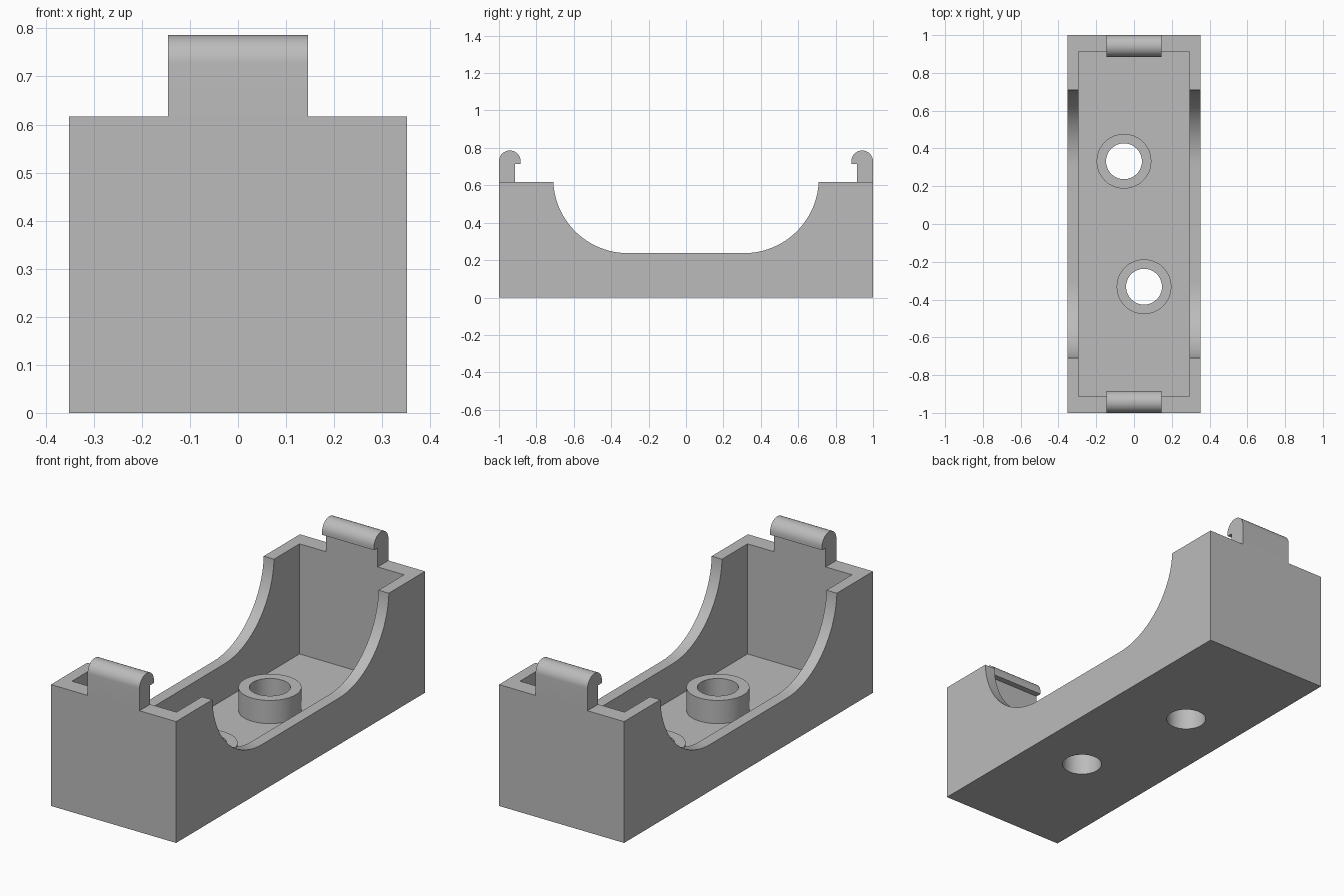
import bpy, math
from mathutils import Matrix, Vector

cube = bpy.data.objects.get("Cube")
if cube:
    bpy.data.objects.remove(cube, do_unlink=True)

# Main dimensions
HALF_W, HALF_L, HEIGHT = 0.352, 1.0, 0.617
INNER_W, INNER_L, FLOOR = 0.294, 0.914, 0.057
BOSS_TOP, BOSS_R, HOLE_R = 0.175, 0.145, 0.095
BOSS_X, BOSS_Y = 0.053, 0.332

grey = bpy.data.materials.new("plain grey")
grey.use_nodes = True
colour = (0.5, 0.5, 0.5, 1)
grey.diffuse_color = colour
grey.node_tree.nodes["Principled BSDF"].inputs["Base Color"].default_value = colour


def add_mesh(name, verts, faces):
    mesh = bpy.data.meshes.new(name)
    mesh.from_pydata(verts, [], faces)
    mesh.materials.append(grey)
    obj = bpy.data.objects.new(name, mesh)
    bpy.context.collection.objects.link(obj)
    return obj


def prism(name, outline, half, axis="x"):
    """Extrude a counter-clockwise outline symmetrically along x, or from half[0] to half[1] along z."""
    n = len(outline)
    if axis == "x":
        verts = [(s * half, a, b) for s in (-1, 1) for a, b in outline]
    else:
        verts = [(a, b, z) for z in half for a, b in outline]
    faces = [tuple(reversed(range(n))), tuple(range(n, 2 * n))]
    faces += [(i, (i + 1) % n, n + (i + 1) % n, n + i) for i in range(n)]
    return add_mesh(name, verts, faces)


def arc(cx, cy, r, start, end, steps):
    angles = [math.radians(start + (end - start) * i / steps) for i in range(steps + 1)]
    return [(cx + r * math.cos(a), cy + r * math.sin(a)) for a in angles]


def rect(hx, hy):
    return [(-hx, -hy), (hx, -hy), (hx, hy), (-hx, hy)]


def combine(target, tool, operation):
    mod = target.modifiers.new(operation.lower(), "BOOLEAN")
    mod.operation, mod.solver, mod.object = operation, "EXACT", tool
    bpy.context.view_layer.objects.active = target
    bpy.ops.object.modifier_apply(modifier=mod.name)
    bpy.data.objects.remove(tool, do_unlink=True)


def smooth(obj):
    bpy.ops.object.select_all(action="DESELECT")
    obj.select_set(True)
    bpy.context.view_layer.objects.active = obj
    bpy.ops.object.shade_smooth_by_angle(angle=math.radians(30))


# Open tray
tray = prism("tray", rect(HALF_W, HALF_L), (0, HEIGHT), "z")
combine(tray, prism("cavity_cutter", rect(INNER_W, INNER_L), (FLOOR, 1), "z"), "DIFFERENCE")

# Curved dip through both side walls
dip = arc(-0.31, 0.637, 0.4, 180, 270, 24) + arc(0.31, 0.637, 0.4, 270, 360, 24)
dip += [(0.71, 0.8), (-0.71, 0.8)]
combine(tray, prism("dip_cutter", dip, 0.5), "DIFFERENCE")

# Two screw bosses with through holes
for side in (-1, 1):
    x, y = side * -BOSS_X, side * BOSS_Y
    boss = arc(x, y, BOSS_R, 0, 360, 48)[:-1]
    combine(tray, prism("boss", boss, (FLOOR - 0.02, BOSS_TOP), "z"), "UNION")
    hole = arc(x, y, HOLE_R, 0, 360, 48)[:-1]
    combine(tray, prism("hole_cutter", hole, (-0.1, 0.4), "z"), "DIFFERENCE")
smooth(tray)

# Snap hooks on the end walls, rounded at the top and overhanging inward
hook = [(INNER_L, HEIGHT), (HALF_L, HEIGHT)]
hook += arc(0.942, 0.728, 0.058, 0, 180, 24) + [(0.884, 0.714), (INNER_L, 0.714)]
for name, turn in (("back_hook", 0), ("front_hook", math.pi)):
    obj = prism(name, hook, 0.146)
    obj.data.transform(Matrix.Rotation(turn, 4, "Z"))
    smooth(obj)
